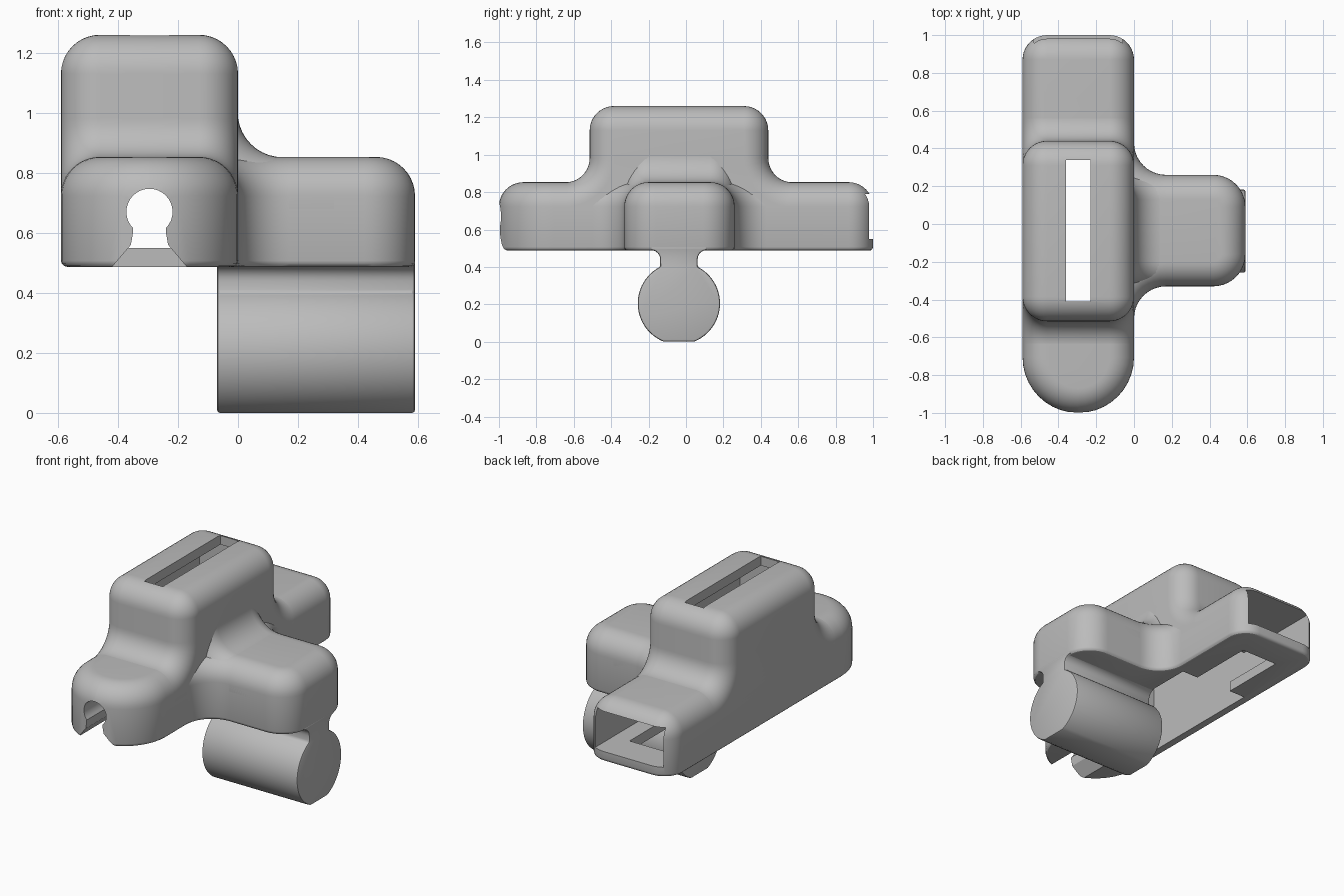
import bpy, bmesh, math
from mathutils import Vector

cube = bpy.data.objects.get("Cube")
if cube:
    bpy.data.objects.remove(cube, do_unlink=True)

grey = bpy.data.materials.new("plain grey")
grey.use_nodes = True
grey.diffuse_color = (0.5, 0.5, 0.5, 1)
grey.node_tree.nodes["Principled BSDF"].inputs["Base Color"].default_value = (0.5, 0.5, 0.5, 1)

STEPS = 10
PLACE = {
    "x": lambda a, b, l: (l, a, b),
    "y": lambda a, b, l: (a, l, b),
    "z": lambda a, b, l: (a, b, l),
}


def outline(corners, inset):
    """Right-angled outline (counter-clockwise a, b, radius) with rounded corners."""
    pts = []
    for i, (a, b, r) in enumerate(corners):
        p = Vector((a, b))
        before = Vector(corners[i - 1][:2])
        after = Vector(corners[(i + 1) % len(corners)][:2])
        u, v = (before - p).normalized(), (after - p).normalized()
        convex = u.x * v.y - u.y * v.x < 0
        centre = p + r * (u + v)
        radius = r - inset if convex else r + inset
        for k in range(STEPS + 1):
            t = math.pi / 2 * k / STEPS
            pts.append(centre - radius * (v * math.cos(t) + u * math.sin(t)))
    return pts


def rims(lo, hi, r_lo, r_hi):
    """Levels and insets that round both ends of a loft."""
    def quarter(r):
        n = STEPS if r > 0.05 else 3
        angles = [math.pi / 2 * k / n for k in range(n + 1)]
        return [(r * (1 - math.cos(t)), r * (1 - math.sin(t))) for t in angles] if r else [(0, 0)]
    return ([(lo + h, d) for h, d in quarter(r_lo)]
            + [(hi - h, d) for h, d in reversed(quarter(r_hi))])


def skin(name, loops):
    """Closed solid through a stack of matching loops."""
    bm = bmesh.new()
    rings = [[bm.verts.new(p) for p in loop] for loop in loops]
    n = len(rings[0])
    for low, high in zip(rings, rings[1:]):
        for i in range(n):
            j = (i + 1) % n
            bm.faces.new((low[i], low[j], high[j], high[i]))
    bm.faces.new(rings[0])
    bm.faces.new(rings[-1])
    bmesh.ops.remove_doubles(bm, verts=bm.verts, dist=1e-4)
    bmesh.ops.recalc_face_normals(bm, faces=bm.faces)
    mesh = bpy.data.meshes.new(name)
    bm.to_mesh(mesh)
    bm.free()
    mesh.materials.append(grey)
    obj = bpy.data.objects.new(name, mesh)
    bpy.context.collection.objects.link(obj)
    return obj


def loft(name, axis, corners, levels):
    return skin(name, [[PLACE[axis](p.x, p.y, l) for p in outline(corners, d)]
                       for l, d in levels])


def box_cutter(name, x0, x1, y0, y1, z0, z1):
    corners = [(x0, y0, 0), (x1, y0, 0), (x1, y1, 0), (x0, y1, 0)]
    return loft(name, "z", corners, [(z0, 0), (z1, 0)])


R = 0.13
LEFT, MID, RIGHT = -0.59, 0.0, 0.59

# Low T-shaped base: long body with a round front end and a side arm
base = loft("base", "z", [
    (LEFT, 1, R), (LEFT, -1, 0.294), (MID, -1, 0.294), (MID, -0.33, 0.17),
    (RIGHT, -0.33, 0.17), (RIGHT, 0.26, 0.17), (MID, 0.26, 0.17), (MID, 1, R),
], rims(0.487, 0.853, 0.02, R))

# Raised housing flowing down to the base at front and back
housing = loft("raised_housing", "x", [
    (-0.75, 0.55, R), (0.85, 0.55, R), (0.85, 0.852, R), (0.44, 0.852, R),
    (0.44, 1.26, R), (-0.515, 1.26, R), (-0.515, 0.852, R), (-0.75, 0.852, R),
], rims(LEFT, MID, R, R))

# Curved blend between housing and side arm
blend = loft("arm_blend", "y", [
    (-0.3, 0.55, R), (0.45, 0.55, R), (0.45, 0.852, R), (-0.001, 0.852, 0.15),
    (-0.001, 1.135, R), (-0.3, 1.135, R),
], rims(-0.33, 0.26, R, R))

# Round bar with a flat underside, hung from the arm by a flared neck
half = []
for k in range(25):
    t = math.radians(-68.7 + 131.7 * k / 24)
    half.append((0.22 * math.cos(t), 0.205 + 0.22 * math.sin(t)))
half.append((0.1, 0.44))
for k in range(7):
    t = math.pi / 2 * k / 6
    half.append((0.15 - 0.05 * math.cos(t), 0.44 + 0.05 * math.sin(t)))
half.append((0.15, 0.51))
profile = half + [(-a, b) for a, b in reversed(half)]
bar = skin("hanging_bar", [[(x, a - 0.038, b) for a, b in profile] for x in (-0.07, RIGHT)])

# Hollow inside: back channel, tower, top slot and floor opening
CENTRE = -0.295
cutters = [
    box_cutter("channel_cutter", -0.53, -0.06, -0.3, 1.1, 0.55, 0.79),
    box_cutter("tower_cutter", -0.531, -0.059, -0.45, 0.38, 0.4, 1.2),
    box_cutter("slot_cutter", -0.36, -0.23, -0.41, 0.34, 1.1, 1.4),
    box_cutter("floor_cutter", -0.42, -0.17, 0.2, 0.8, 0.39, 0.6),
]

# Keyhole tunnel through the round front end
key = [(0.13, 0.4), (0.13, 0.48), (0.062, 0.56), (0.055, 0.6)]
for k in range(13):
    t = math.radians(-45 + 135 * k / 12)
    key.append((0.077 * math.cos(t), 0.67 + 0.077 * math.sin(t)))
key += [(-a, b) for a, b in reversed(key[:-1])]
cutters.append(skin("keyhole_cutter",
                    [[(CENTRE + a, y, b) for a, b in key] for y in (-1.1, -0.4)]))

# Cut the hollow from every shell
for obj in (base, housing, blend, bar):
    bpy.ops.object.select_all(action="DESELECT")
    obj.select_set(True)
    bpy.context.view_layer.objects.active = obj
    if obj is not bar:
        for cutter in cutters:
            cutter.hide_render = True
            mod = obj.modifiers.new(cutter.name, "BOOLEAN")
            mod.operation = "DIFFERENCE"
            mod.solver = "EXACT"
            mod.object = cutter
            bpy.ops.object.modifier_apply(modifier=mod.name)
    else:
        mod = obj.modifiers.new("soft_ends", "BEVEL")
        mod.width = 0.012
        mod.segments = 2
        mod.limit_method = "ANGLE"
        mod.angle_limit = math.radians(60)
        bpy.ops.object.modifier_apply(modifier=mod.name)
    bpy.ops.object.shade_smooth_by_angle(angle=math.radians(30))

for cutter in cutters:
    bpy.data.objects.remove(cutter, do_unlink=True)
